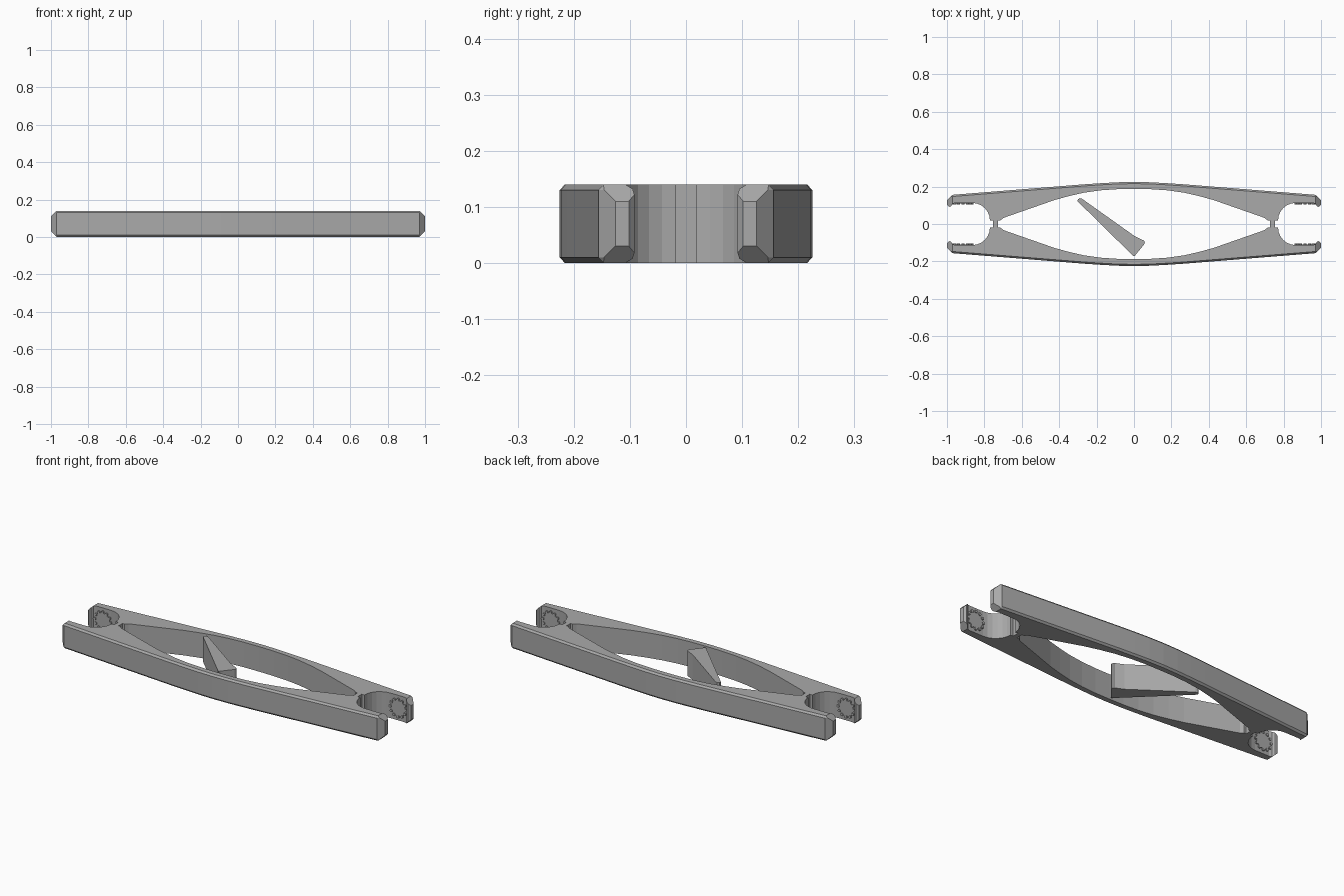
import bpy, bmesh, math
from mathutils import Matrix, Vector

if "Cube" in bpy.data.objects:
    bpy.data.objects.remove(bpy.data.objects["Cube"])

H = 0.14  # overall thickness

grey = bpy.data.materials.new("grey plastic")
grey.diffuse_color = (0.4, 0.4, 0.4, 1)
grey.use_nodes = True
grey.node_tree.nodes["Principled BSDF"].inputs["Base Color"].default_value = grey.diffuse_color


def finish(bm, name, mirror=True):
    bmesh.ops.recalc_face_normals(bm, faces=bm.faces)
    me = bpy.data.meshes.new(name)
    bm.to_mesh(me)
    bm.free()
    me.materials.append(grey)
    ob = bpy.data.objects.new(name, me)
    bpy.context.collection.objects.link(ob)
    if mirror:
        mod = ob.modifiers.new("mirror", 'MIRROR')
        mod.use_axis = (True, True, False)
    return ob


def stack(layers, skip=None):
    """Join outlines [(z, points)] into a capped solid; skip leaves one side open."""
    bm = bmesh.new()
    rings = [[bm.verts.new((x, y, z)) for x, y in pts] for z, pts in layers]
    n = len(rings[0])
    for a, b in zip(rings, rings[1:]):
        for i in range(n):
            if i != skip:
                j = (i + 1) % n
                bm.faces.new((a[i], a[j], b[j], b[i]))
    bm.faces.new(rings[0][::-1])
    bm.faces.new(rings[-1])
    return bm


# Arms: half outline, mirrored into two full arms
outer = [(0, .225), (.09, .223), (.18, .218), (.27, .212), (.97, .156)]
tip = [(1, .126), (1, .102), (.988, .092), (.978, .095), (.97, .108), (.955, .113)]
notch = [(.865 + .095 * math.cos(a), .018 + .095 * math.sin(a))
         for a in (math.radians(90 + 15 * k) for k in range(7))]
inner = [(.715, .018), (.70, .032), (.425, .128), (.345, .15),
         (.265, .168), (.18, .18), (.09, .186), (0, .187)]
full = outer + tip + notch + inner
slim = [(x, y - .009) for x, y in outer] + tip + notch + inner
bm = stack([(0, slim), (.01, full), (H - .01, full), (H, slim)], skip=len(full) - 1)

# Sloped cuts on the jaw tips
for z, s in ((H - .03, 1), (.03, -1)):
    cut = bmesh.ops.bisect_plane(
        bm, geom=bm.verts[:] + bm.edges[:] + bm.faces[:], dist=1e-5,
        plane_co=Vector((1, 0, z)), plane_no=Vector((1, 0, s)).normalized(),
        clear_outer=True)
    edges = [e for e in cut['geom_cut'] if isinstance(e, bmesh.types.BMEdge)]
    bmesh.ops.edgenet_fill(bm, edges=edges)
finish(bm, "arms")

# Flexible bridges joining the two arms
bm = stack([(z, [(.728, -.02), (.754, -.02), (.754, .02), (.728, .02)]) for z in (0, H)])
ob = finish(bm, "bridges")
ob.modifiers["mirror"].use_axis = (True, False, False)

# Round grip pads with a ring of teeth inside each jaw
bm = bmesh.new()


def disc(x, y, z, r, depth, sides):
    m = Matrix.Translation((x, y, z)) @ Matrix.Rotation(math.pi / 2, 4, 'X')
    bmesh.ops.create_cone(bm, cap_ends=True, segments=sides, radius1=r,
                          radius2=r, depth=depth, matrix=m)


disc(.915, .116, H / 2, .044, .014, 16)
for k in range(12):
    a = math.tau * k / 12
    disc(.915 + .048 * math.cos(a), .114, H / 2 + .048 * math.sin(a), .008, .018, 8)
finish(bm, "grip_pads")

# Loose wedge lever between the arms
lever = [(-.302, .122), (-.30, .132), (-.29, .138), (-.278, .135), (.005, -.066),
         (.054, -.089), (.058, -.098), (.055, -.108), (.003, -.172), (-.003, -.172)]
finish(stack([(0, lever), (H, lever)]), "lever", mirror=False)
